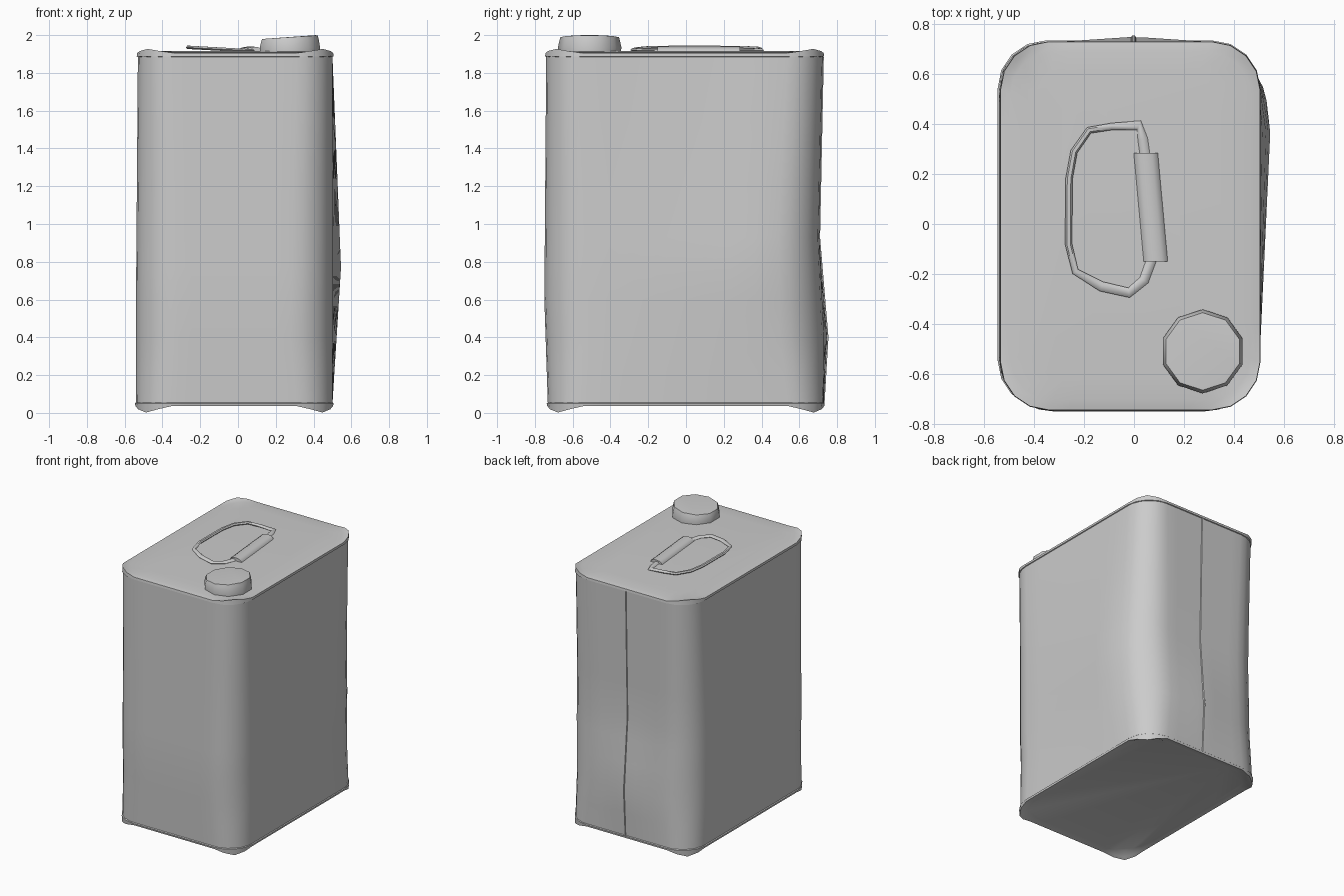
import bpy, bmesh, math
from mathutils import Vector

if "Cube" in bpy.data.objects:
    bpy.data.objects.remove(bpy.data.objects["Cube"])


def interp(z, table):
    # piecewise-linear lookup
    for (a, u), (b, v) in zip(table, table[1:]):
        if z <= b:
            return u + (v - u) * max(0, z - a) / (b - a)
    return table[-1][1]


LEFT = [(0, -.54), (.6, -.54), (1.9, -.53)]
FRONT = [(0, -.73), (.6, -.75), (1.9, -.74)]
BACK = [(0, .73), (.93, .705), (1.9, .725)]
HUMP = [(.05, 0), (.4, .03), (.93, 0), (1.9, 0)]   # pushed-out metal along the back seam


def back_y(x, z):
    return interp(z, BACK) + interp(z, HUMP) * max(0, 1 - abs(x) / .45)


def outline(z, inset=0.0, seg=6):
    # rounded rectangle of the can at height z, with extra points along the sides
    x0, x1 = interp(z, LEFT) + inset, .50 - inset
    y0, y1 = interp(z, FRONT) + inset, interp(z, BACK) - inset
    # corners are a little softer in the lower half of the wall
    r = interp(z, [(.06, .19), (.4, .22), (1.2, .21), (1.88, .19)]) - inset * .5
    corners = [(x1 - r, y1 - r, 0), (x0 + r, y1 - r, 90), (x0 + r, y0 + r, 180), (x1 - r, y0 + r, 270)]
    pts = []
    for cx, cy, a0 in corners:
        for i in range(seg + 1):
            a = math.radians(a0 + 90 * i / seg)
            p = Vector((cx + r * math.cos(a), cy + r * math.sin(a), z))
            pts.append((p, 1 - abs(2 * i / seg - 1)))
    out = []
    for i, (p, k) in enumerate(pts):
        out.append((p, k))
        q = pts[(i + 1) % len(pts)][0]
        if (q - p).length > .3:
            out += [(p.lerp(q, t / 8), 0) for t in range(1, 8)]
    for p, k in out:
        # bulge on the right wall, strongest towards the back
        if p.x > .3:
            hz = interp(z, [(.05, 0), (.77, 1), (1.89, 0)])
            hy = interp(p.y, [(-.6, 0), (.38, 1), (.72, 0)])
            p.x += .046 * hz * hy
        # hump on the back wall
        if p.y > .6:
            p.y += back_y(p.x, z) - interp(z, BACK)
    return out


def finish(name, bm, angle=35):
    bmesh.ops.recalc_face_normals(bm, faces=bm.faces)
    me = bpy.data.meshes.new(name)
    bm.to_mesh(me)
    bm.free()
    ob = bpy.data.objects.new(name, me)
    bpy.context.collection.objects.link(ob)
    bpy.ops.object.select_all(action='DESELECT')
    ob.select_set(True)
    bpy.context.view_layer.objects.active = ob
    bpy.ops.object.shade_smooth_by_angle(angle=math.radians(angle))
    return ob


def loft(name, rings, start=False, end=False, closed=True, angle=35):
    bm = bmesh.new()
    vr = [[bm.verts.new(p) for p in ring] for ring in rings]
    for a, b in zip(vr, vr[1:]):
        n = len(a)
        for i in range(n if closed else n - 1):
            j = (i + 1) % n
            bm.faces.new((a[i], a[j], b[j], b[i]))
    if start:
        bm.faces.new(vr[0])
    if end:
        bm.faces.new(vr[-1])
    return finish(name, bm, angle)


def ring(z, inset=0.0, corner_lift=0.0, seg=6):
    return [p + Vector((0, 0, corner_lift * k)) for p, k in outline(z, inset, seg)]


# side walls
loft("can_wall", [ring(z) for z in (.045, .22, .4, .6, .77, .93, 1.2, 1.55, 1.887)])

# folded top with a slightly peaked, chamfered rim at the corners
loft("top_panel", [ring(1.885, 0, 0, 4), ring(1.888, -.006, 0, 4), ring(1.905, -.004, .022, 4),
                   ring(1.908, .012, .010, 4), ring(1.911, .035, 0, 4), ring(1.915, .12, 0, 4)],
     end=True)

# folded base, its lip dipping at the corners
loft("base_panel", [ring(.055, 0, 0, 4), ring(.05, -.006, 0, 4), ring(.036, -.003, -.034, 4),
                    ring(.04, .015, -.025, 4), ring(.046, .05, 0, 4)], end=True)

# seam down the back wall
seam = []
for z in (.05, .22, .4, .6, .93, 1.4, 1.885):
    y = back_y(0, z)
    seam.append([Vector((x, y + d, z)) for x, d in ((-.012, -.002), (-.008, .005), (.004, .005), (.008, -.002))])
loft("back_seam", seam, closed=False)


# screw cap with a gently tilted top
def cap_ring(r, z, tilt):
    return [Vector((.275 + r * math.cos(a), -.51 + r * math.sin(a), z + tilt * math.cos(a)))
            for a in [2 * math.pi * (i + .5) / 10 for i in range(10)]]


loft("screw_cap", [cap_ring(.165, 1.90, 0), cap_ring(.168, 1.935, 0), cap_ring(.160, 1.972, .006),
                   cap_ring(.155, 1.989, .010), cap_ring(.140, 1.990, .010)],
     start=True, end=True, angle=40)

# wire handle lying on the top
path = [(.045, .27), (.035, .34), (.02, .395), (-.09, .39), (-.18, .375), (-.24, .29), (-.26, .18),
        (-.262, -.08), (-.235, -.19), (-.13, -.25), (-.02, -.275), (.04, -.225), (.075, -.13)]
wire = []
for i, (x, y) in enumerate(path):
    c = Vector((x, y, 1.918 - .055 * (x - .05)))
    a, b = path[max(i - 1, 0)], path[min(i + 1, len(path) - 1)]
    t = Vector((b[0] - a[0], b[1] - a[1], 0)).normalized()
    side = Vector((-t.y, t.x, 0))
    w = .020 if i < 3 or i > 8 else .014
    wire.append([c + side * w * math.cos(k) + Vector((0, 0, .010 * math.sin(k)))
                 for k in [2 * math.pi * j / 6 for j in range(6)]])
loft("handle_wire", wire, start=True, end=True, angle=50)


# rolled grip around the straight side of the handle
def grip_ring(c, r):
    return [Vector((c[0] + r * math.cos(a), c[1], 1.911 + .55 * r * math.sin(a)))
            for a in [2 * math.pi * i / 12 for i in range(12)]]


loft("handle_grip", [grip_ring((.047, .285), .050), grip_ring((.087, -.15), .050)],
     start=True, end=True, angle=40)
